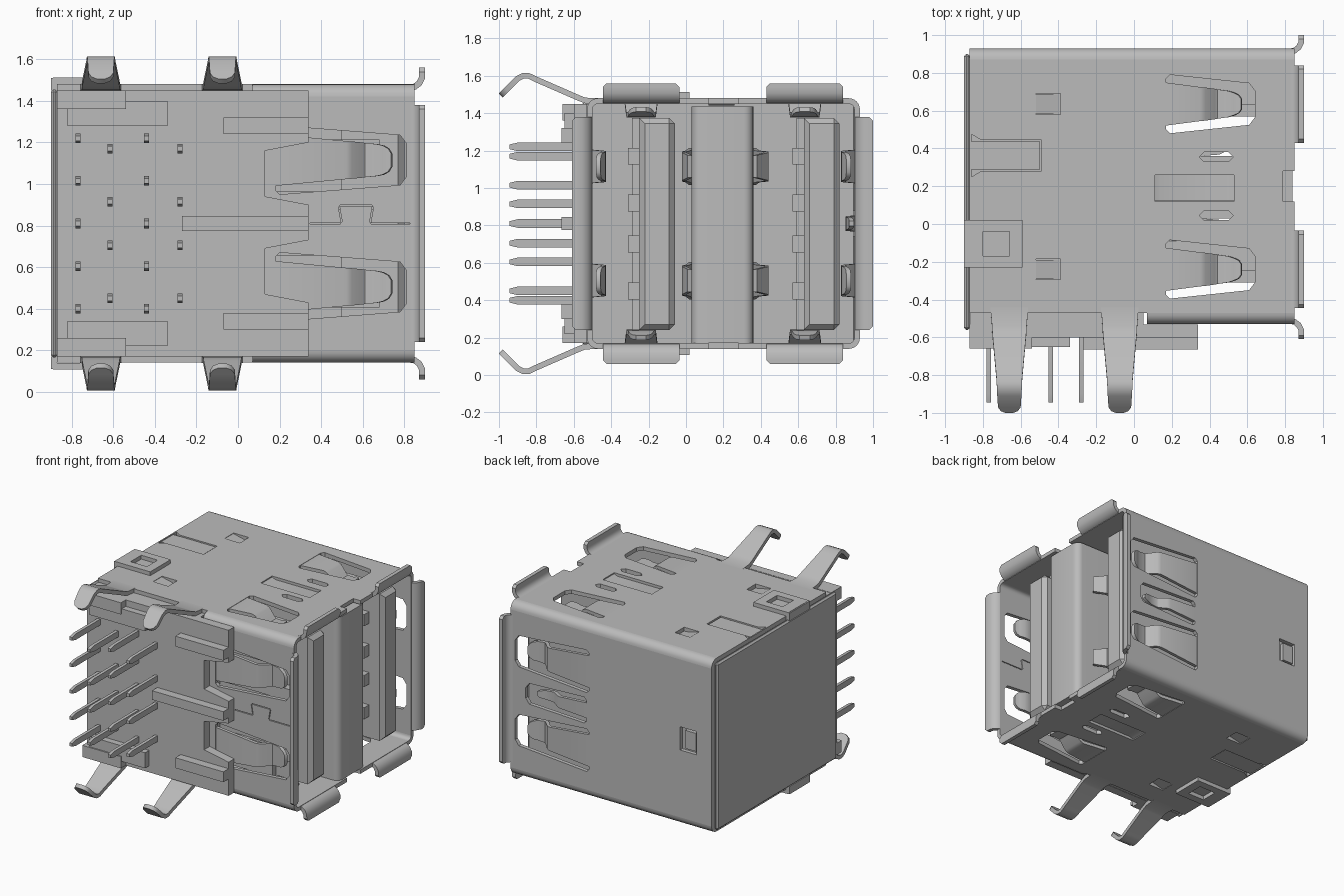
import bpy, bmesh, math
from mathutils import Vector
from mathutils.geometry import tessellate_polygon

if "Cube" in bpy.data.objects:
    bpy.data.objects.remove(bpy.data.objects["Cube"], do_unlink=True)

grey = bpy.data.materials.new("plain grey")
grey.use_nodes = True
grey.diffuse_color = (0.5, 0.5, 0.5, 1)
grey.node_tree.nodes["Principled BSDF"].inputs["Base Color"].default_value = (0.5, 0.5, 0.5, 1)

LOW, HIGH, MID, FRONT, BACK = 0.14, 1.48, 0.81, -0.53, 0.93
T, R = 0.03, 0.06
REAR, MOUTH, CUT = -0.87, 0.85, 0.07


# Wall frames: u runs along x, v across the wall, d is depth inward
def top(u, v, d): return (u, v, HIGH - d)
def bottom(u, v, d): return (u, v, LOW + d)
def front(u, v, d): return (u, FRONT + d, v)
def back(u, v, d): return (u, BACK - d, v)
def leg_top(u, v, d): return (v, -u, HIGH - d)
def leg_bottom(u, v, d): return (v, -u, LOW + d)
def divider_front(u, v, d): return (u, 0.03 - d, v)
def divider_back(u, v, d): return (u, 0.36 + d, v)
def upright(u, v, d): return (u, v, d)
def along_x(u, v, d): return (d, u, v)


def finish(name, bm):
    bmesh.ops.recalc_face_normals(bm, faces=bm.faces)
    me = bpy.data.meshes.new(name)
    bm.to_mesh(me)
    bm.free()
    me.materials.append(grey)
    ob = bpy.data.objects.new(name, me)
    bpy.context.scene.collection.objects.link(ob)
    bpy.ops.object.select_all(action='DESELECT')
    ob.select_set(True)
    bpy.context.view_layer.objects.active = ob
    bpy.ops.object.shade_smooth_by_angle(angle=math.radians(35))


def add_prism(bm, pts, frame, d0, d1):
    a = [bm.verts.new(frame(u, v, d0)) for u, v in pts]
    b = [bm.verts.new(frame(u, v, d1)) for u, v in pts]
    bm.faces.new(a)
    bm.faces.new(b)
    for i in range(len(pts)):
        j = (i + 1) % len(pts)
        bm.faces.new((a[i], a[j], b[j], b[i]))


def prism(name, pts, frame, d0, d1):
    bm = bmesh.new()
    add_prism(bm, pts, frame, d0, d1)
    finish(name, bm)


def sheet(name, loops, frame):
    """Flat wall of sheet metal: first loop is the outline, the rest are holes."""
    bm = bmesh.new()
    flat = [p for loop in loops for p in loop]
    a = [bm.verts.new(frame(u, v, 0)) for u, v in flat]
    b = [bm.verts.new(frame(u, v, T)) for u, v in flat]
    for tri in tessellate_polygon([[Vector((u, v, 0)) for u, v in loop] for loop in loops]):
        bm.faces.new([a[i] for i in tri])
        bm.faces.new([b[i] for i in tri])
    start = 0
    for loop in loops:
        n = len(loop)
        for k in range(n):
            i, j = start + k, start + (k + 1) % n
            bm.faces.new((a[i], a[j], b[j], b[i]))
        start += n
    finish(name, bm)


def rect(u0, u1, v0, v1):
    return [(u0, v0), (u1, v0), (u1, v1), (u0, v1)]


def box(name, x, y, z, bevel=0, pick=lambda e: True):
    bm = bmesh.new()
    add_prism(bm, rect(*x, *y), upright, *z)
    if bevel:
        bmesh.ops.bevel(bm, geom=[e for e in bm.edges if pick(e)], offset=bevel,
                        segments=1 if bevel < 0.04 else 5, profile=0.5, affect='EDGES')
    finish(name, bm)


def strip(name, rows, frame, centre, thick=T):
    """Bent sheet metal: rows of (along, depth, half width)."""
    bm = bmesh.new()
    sections = []
    for i, (u, d, h) in enumerate(rows):
        p, q = rows[max(i - 1, 0)], rows[min(i + 1, len(rows) - 1)]
        t = Vector((q[0] - p[0], q[1] - p[1])).normalized() * thick / 2
        sections.append([bm.verts.new(frame(u - k * t.y, centre + s * h, d + k * t.x))
                         for s, k in ((-1, -1), (1, -1), (1, 1), (-1, 1))])
    for p, q in zip(sections, sections[1:]):
        for i in range(4):
            j = (i + 1) % 4
            bm.faces.new((p[i], p[j], q[j], q[i]))
    bm.faces.new(sections[0])
    bm.faces.new(sections[-1])
    finish(name, bm)


def spring(name, frame, c, b, e, h0, h1, dip):
    """Bent contact tongue; returns the tapered window it sits in."""
    t, k0, k1, m = e - 0.07, h0 - 0.04, h1 - 0.04, T / 2
    def width(u): return k0 + (k1 - k0) * (u - b) / (t - b)
    rows = [(b - 0.01, m, k0)]
    for u, f in ((e - 0.29, 0), (e - 0.27, 0.12), (e - 0.22, 0.85), (e - 0.2, 1), (e - 0.14, 0.95)):
        rows.append((u, m + dip * f, width(u)))
    rows += [(t - 0.04, m + dip * 0.75, k1), (t - 0.015, m + dip * 0.65, k1 * 0.8), (t, m + dip * 0.6, k1 * 0.45)]
    strip(name, rows, frame, c, 0.025)
    half = [(b, h0 - 0.02), (b + 0.02, h0), (e - 0.03, h1 + 0.01), (e, h1 - 0.03)]
    return [(u, c + v) for u, v in half] + [(u, c - v) for u, v in reversed(half)]


def flange(name, frame, c, half, out):
    """Lip that flares outward around the mouth."""
    strip(name, [(0.83, 0.015, half), (0.85, 0.012, half), (0.872, -0.005, half), (0.885, -0.03, half),
                 (0.885, out + 0.02, half), (0.885, out, half - 0.02)], frame, c)


# Top and bottom walls
for side, frame, leg, z in (("top", top, leg_top, HIGH), ("bottom", bottom, leg_bottom, LOW)):
    loops = [[(REAR, FRONT + R), (MOUTH, FRONT + R), (MOUTH, 0.12), (0.79, 0.12),
              (0.79, 0.28), (MOUTH, 0.28), (MOUTH, BACK - R), (REAR, BACK - R)]]
    for c in (0.635, -0.24):
        loops.append(spring(side + "_spring", frame, c, 0.17, 0.64, 0.155, 0.1, 0.075))
        flange(side + "_flange", frame, c, 0.205, -0.08)
        loops.append(rect(-0.52, -0.39, c - 0.055, c + 0.055))
        strip(side + "_louver", [(-0.525, 0.012, 0.05), (-0.4, 0.04, 0.05)], frame, c, 0.02)
    loops.append(rect(0.11, 0.53, 0.12, 0.26))
    strip(side + "_bridge", [(0.1, 0.015, 0.069), (0.14, 0.03, 0.069), (0.5, 0.03, 0.069),
                             (0.54, 0.015, 0.069)], frame, 0.19, 0.02)
    for v in (0.045, 0.355):
        loops.append([(0.37, v - 0.025), (0.5, v - 0.025), (0.525, v), (0.5, v + 0.025),
                      (0.37, v + 0.025), (0.345, v)])
    # Inset panel
    loops.append([(-0.86, 0.25), (-0.81, 0.28), (-0.49, 0.28), (-0.49, 0.445), (-0.81, 0.445), (-0.86, 0.475)])
    prism(side + "_inset_panel", rect(-0.86, -0.498, 0.288, 0.437), frame, 0.006, 0.035)
    sheet(side + "_wall", loops, frame)
    # Locking tab: raised square frame folded over from the rear plate
    sheet(side + "_lock_tab", [rect(-0.89, -0.59, -0.23, 0.02), rect(-0.8, -0.66, -0.17, -0.04)],
          lambda u, v, d: frame(u, v, d - 0.032))
    box(side + "_lock_fold", (-0.9, -0.87), (-0.23, 0.02), (z - 0.03, z + 0.03))
    # Board clips
    for x in (-0.66, -0.075):
        strip(side + "_board_clip", [(0.44, 0.015, 0.1), (0.54, 0.012, 0.092), (0.58, -0.004, 0.09),
                                     (0.8, -0.1, 0.07), (0.84, -0.119, 0.067), (0.87, -0.12, 0.066),
                                     (0.9, -0.105, 0.064), (0.96, -0.045, 0.06), (0.98, -0.025, 0.045),
                                     (0.99, -0.015, 0.02)], leg, x)

# Front and back walls
holes = {}
for side, frame, out in (("front", front, -0.08), ("back", back, -0.07)):
    holes[side] = [spring(side + "_spring", frame, c, 0.18, 0.81, 0.165, 0.11, 0.075) for c in (1.115, 0.505)]
    flange(side + "_flange", frame, MID, 0.57, out)
holes["back"].append(spring("back_centre_spring", back, MID, 0.2, 0.72, 0.1, 0.07, 0.05))
holes["back"].append(rect(-0.74, -0.6, 0.72, 0.9))
prism("back_latch", rect(-0.73, -0.64, 0.74, 0.88), back, 0.008, 0.04)

# Dovetail seam in the front wall
seam = [(0.34, MID), (0.5, MID), (0.485, 0.895), (0.65, 0.895), (0.635, MID), (0.84, MID)]
for a, b in zip(seam, seam[1:]):
    a, b = Vector(a), Vector(b)
    p = (b - a).normalized() * 0.003
    q = Vector((-p.y, p.x))
    holes["front"].append([tuple(w) for w in (a + 2 * p + q, b - 2 * p + q, b - 2 * p - q, a + 2 * p - q)])
sheet("front_wall", [rect(CUT, MOUTH, LOW + R, HIGH - R)] + holes["front"], front)
sheet("back_wall", [rect(REAR, MOUTH, LOW + R, HIGH - R)] + holes["back"], back)

# Rounded corners joining the walls
for i, (y, z, x) in enumerate([(BACK, HIGH, REAR), (FRONT, HIGH, CUT), (FRONT, LOW, CUT), (BACK, LOW, REAR)]):
    cy, cz = y - math.copysign(R, y), z - math.copysign(R, z - MID)
    arc = [math.radians(90 * i + 15 * k) for k in range(7)]
    pts = [(cy + R * math.cos(a), cz + R * math.sin(a)) for a in arc]
    pts += [(cy + (R - T) * math.cos(a), cz + (R - T) * math.sin(a)) for a in reversed(arc)]
    prism("shell_corner", pts, along_x, x, MOUTH)

# Rear plate and inner housing
box("rear_plate", (-0.9, -0.868), (-0.56, 0.9), (0.165, 1.455), 0.012)
box("housing_body", (-0.868, 0.05), (-0.56, 0.895), (0.172, 1.448))

# Contact-side face plate with two notches
plate = [(-0.87, 0.17), (0.34, 0.17)]
for shift in (0, 0.47):
    plate += [(0.34, 0.43 + shift), (0.13, 0.47 + shift), (0.13, 0.69 + shift), (0.34, 0.73 + shift)]
plate += [(0.34, 1.45), (-0.87, 1.45)]
prism("face_plate", plate, front, -0.07, -0.002)

# Standoff ribs, mirrored about mid height
for s in (-1, 1):
    for x, h0, h1, y in (((-0.82, -0.34), 0.47, 0.59, -0.65), ((-0.07, 0.34), 0.43, 0.51, -0.665),
                         ((-0.87, -0.54), 0.55, 0.64, -0.66)):
        box("standoff_rib", x, (y, -0.58), sorted((MID + s * h0, MID + s * h1)))
box("centre_rib", (-0.27, 0.34), (-0.665, -0.58), (0.775, 0.845))

# Pins with tapered tips
for x, heights in ((-0.77, (0, 0.205, 0.41)), (-0.44, (0, 0.205, 0.41)),
                   (-0.615, (0.105, 0.36)), (-0.28, (0.105, 0.36))):
    for z in sorted({MID + s * h for h in heights for s in (-1, 1)}):
        pts = [(-0.55, z - 0.023), (-0.9, z - 0.023), (-0.945, z - 0.012),
               (-0.945, z + 0.012), (-0.9, z + 0.023), (-0.55, z + 0.023)]
        prism("pin", pts, along_x, x - 0.012, x + 0.012)

# Divider between the two ports, with its own springs
box("port_divider", (0, 0.84), (0.03, 0.36), (0.172, 1.435), 0.05,
    lambda e: all(v.co.x > 0.8 for v in e.verts) and abs(e.verts[0].co.z - e.verts[1].co.z) > 0.5)
for name, frame, dip in (("divider_front_spring", divider_front, 0.04), ("divider_back_spring", divider_back, 0.07)):
    for c in (1.115, 0.505):
        strip(name, [(0.2, 0, 0.1), (0.45, 0.02, 0.085), (0.55, dip, 0.08), (0.62, dip, 0.075),
                     (0.7, 0.01, 0.06)], frame, c, 0.025)

# Tongue, ledge and contacts in each port
for y in (-0.25, 0.63):
    box("port_tongue", (0.04, 0.8), (y, y + 0.19), (0.24, 1.375), 0.03,
        lambda e: all(v.co.x > 0.7 for v in e.verts) or all(v.co.y > y + 0.1 for v in e.verts))
    box("tongue_ledge", (0.04, 0.5), (y - 0.04, y), (0.24, 1.375))
    for z in (1.17, 0.92, 0.7, 0.45):
        box("contact", (0.04, 0.68), (y - 0.06, y + 0.01), (z - 0.045, z + 0.045))
